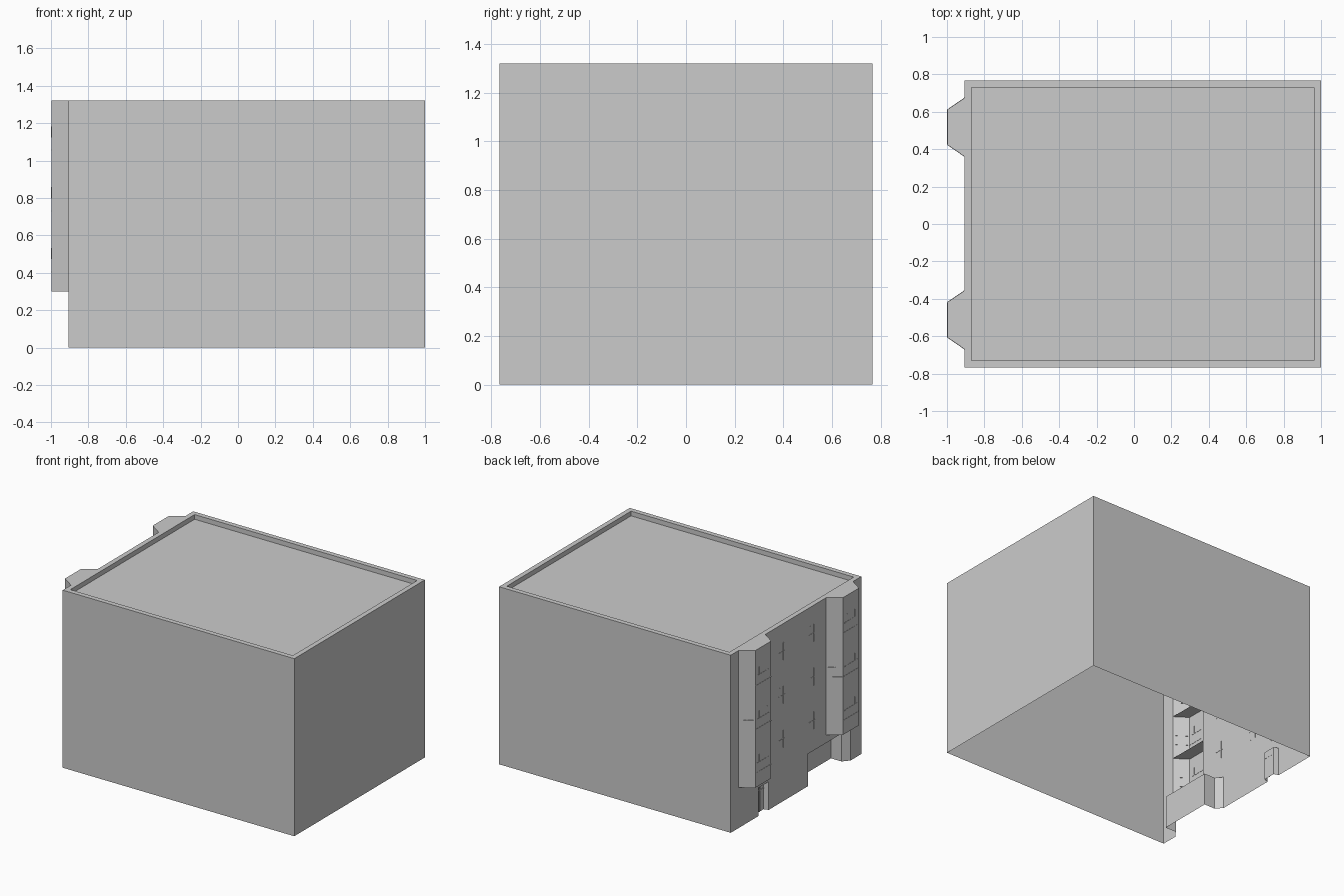
import bpy, bmesh
from mathutils import Vector as V, Matrix

if "Cube" in bpy.data.objects:
    bpy.data.objects.remove(bpy.data.objects["Cube"])

W, E, S, N, H = -0.905, 1.0, -0.767, 0.767, 1.32   # main wall planes and height


def build(name, quads):
    """One object from (points, outward direction) faces."""
    bm = bmesh.new()
    for pts, out in quads:
        f = bm.faces.new([bm.verts.new(p) for p in pts])
        f.normal_update()
        if f.normal.dot(V(out)) < 0:
            f.normal_flip()
    bmesh.ops.remove_doubles(bm, verts=bm.verts, dist=1e-5)
    me = bpy.data.meshes.new(name)
    bm.to_mesh(me)
    bm.free()
    ob = bpy.data.objects.new(name, me)
    bpy.context.collection.objects.link(ob)
    return ob


def wall(a, b, z0, z1, out):
    return ([(*a, z0), (*b, z0), (*b, z1), (*a, z1)], out)


def flat(pts, z, up=1):
    return ([(x, y, z) for x, y in pts], (0, 0, up))


# Blank side and back walls (open underneath)
build("outer_walls", [
    wall((W, S), (E, S), 0, H, (0, -1, 0)),
    wall((E, S), (E, N), 0, H, (1, 0, 0)),
    wall((E, N), (W, N), 0, H, (0, 1, 0))])

# Parapet rim, inner faces and sunken roof
outer = [(W, S), (E, S), (E, N), (W, N)]
x0, x1, y0, y1, roof_z = W + 0.037, E - 0.037, S + 0.037, N - 0.037, H - 0.035
inner = [(x0, y0), (x1, y0), (x1, y1), (x0, y1)]
roof = [flat(inner, roof_z)]
for i in range(4):
    j = (i + 1) % 4
    roof.append(flat([outer[i], outer[j], inner[j], inner[i]], H))
    mid = (V(inner[i]) + V(inner[j])) / 2
    roof.append(wall(inner[i], inner[j], roof_z, H, (0.05 - mid.x, -mid.y, 0)))
build("roof_parapet", roof)

# Street facade: grid of cells leaving out bay, shop and door openings
bays = [(0.36, 0.675), (-0.67, -0.355)]
shop = (-0.642, -0.139, 0.0, 0.24)
door = (0.322, 0.438, 0.0, 0.21)
holes = [(a, b, 0.3, H) for a, b in bays] + [shop, door]
ys = sorted({S, N} | {h[0] for h in holes} | {h[1] for h in holes})
zs = sorted({0.0, H} | {h[2] for h in holes} | {h[3] for h in holes})
cells = []
for a, b in zip(ys, ys[1:]):
    for c, d in zip(zs, zs[1:]):
        y, z = (a + b) / 2, (c + d) / 2
        if not any(h[0] < y < h[1] and h[2] < z < h[3] for h in holes):
            cells.append(wall((W, a), (W, b), c, d, (-1, 0, 0)))
build("street_facade", cells)


def recess(name, prof, z):
    """Alcove following a plan profile, with a ceiling."""
    cy = (prof[0][1] + prof[-1][1]) / 2
    qs = [flat(prof, z, -1)]
    for a, b in zip(prof, prof[1:]):
        m = (V(a) + V(b)) / 2
        qs.append(wall(a, b, 0, z, (W - 0.02 - m.x, cy - m.y, 0)))
    return build(name, qs)


recess("shop_entrance", [(W, -0.642), (-0.865, -0.593), (-0.777, -0.593),
                         (-0.777, -0.185), (-0.865, -0.185), (W, -0.139)], shop[3])
recess("side_door", [(W, 0.322), (-0.87, 0.332), (-0.87, 0.428), (W, 0.438)], door[3])


def bars(name, items):
    """Thin boxes: (centre, size, direction of length on plan)."""
    bm = bmesh.new()
    for c, size, d in items:
        t = V((d[0], d[1], 0)).normalized()
        rot = Matrix((t, (-t.y, t.x, 0), (0, 0, 1))).transposed().to_4x4()
        bmesh.ops.create_cube(bm, size=1, matrix=Matrix.Translation(c) @ rot @
                              Matrix.Diagonal((*size, 1)))
    me = bpy.data.meshes.new(name)
    bm.to_mesh(me)
    bm.free()
    bpy.context.collection.objects.link(bpy.data.objects.new(name, me))


# Sloped-sided bay windows with floor slabs
T = 0.005
sills = [0.405 + 0.325 * i for i in range(3)]
for k, (a, b) in enumerate(bays):
    plan = [(W, a), (-0.998, a + 0.064), (-0.998, b - 0.064), (W, b)]
    qs = [flat(plan, 0.3, -1), flat(plan, H)]
    qs += [flat(plan, z, -1) for z in (0.62, 0.945)]
    mullions = []
    for p, q in zip(plan, plan[1:]):
        m = (V(p) + V(q)) / 2
        d = V(q) - V(p)
        qs.append(wall(p, q, 0.3, H, (W - m.x - 0.02, 20 * (m.y - (a + b) / 2), 0)))
        posts = (0.25, 0.75) if abs(d.x) < 0.01 else (0.5,)
        for z in sills:
            mullions += [((m.x, m.y, z), (d.length, 0.003, T), d),
                         ((m.x, m.y, z + 0.07), (d.length * 0.8, 0.003, T), d)]
            for s in posts:
                w = V(p) + d * s
                mullions.append(((w.x, w.y, z + 0.1), (T, 0.003, 0.055), d))
    build(f"bay_window_{k}", qs)
    bars(f"bay_mullions_{k}", mullions)

# Flat facade windows: two uprights and a transom
flat_bars = []
for y in (0.17, -0.187):
    for z in sills:
        for s in (-0.022, 0.022):
            flat_bars.append(((W, y + s, z + 0.06), (T, 0.004, 0.13), (0, 1)))
        flat_bars.append(((W, y, z + 0.06), (0.075, 0.004, T), (0, 1)))
bars("facade_window_bars", flat_bars)

# Door frame
bars("door_frame", [((-0.872, 0.38, 0.1), (T, 0.006, 0.2), (0, 1)),
                    ((-0.872, 0.38, 0.16), (0.09, 0.006, T), (0, 1))])
